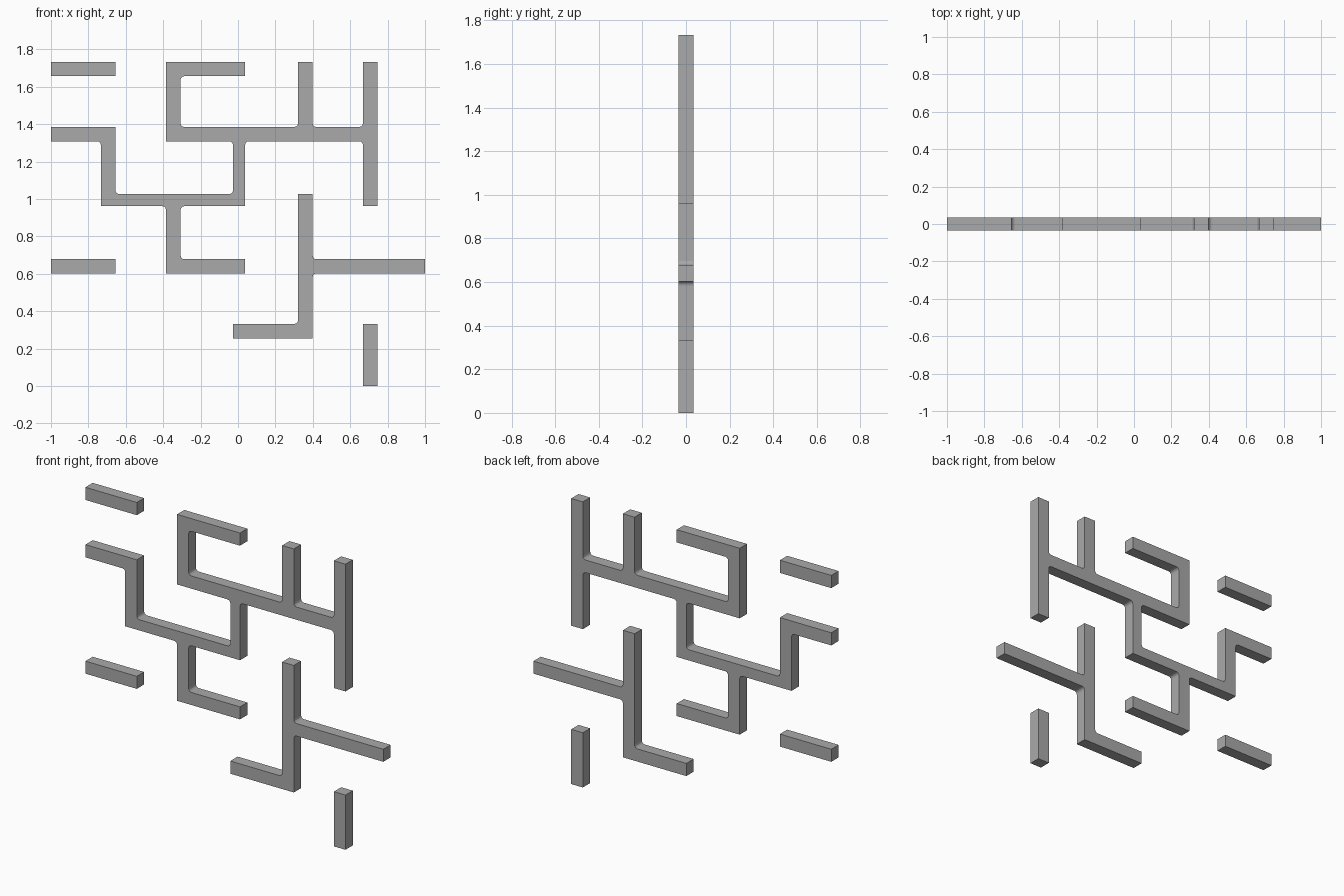
import bpy
import bmesh
from math import pi, cos, sin
from mathutils import Vector

cube = bpy.data.objects.get("Cube")
if cube:
    bpy.data.objects.remove(cube, do_unlink=True)

HALF_DEPTH = 0.035
FILLET = 0.019
STEPS = 3

# Grid lines: columns a-e (left to right) and rows p-t (top to bottom), as (low, high) edges
COLUMNS = {"a": (-0.733, -0.655), "b": (-0.385, -0.307), "c": (-0.027, 0.038),
           "d": (0.321, 0.399), "e": (0.668, 0.746)}
ROWS = {"p": (1.656, 1.733), "q": (1.308, 1.385), "r": (0.961, 1.026),
        "s": (0.602, 0.678), "t": (0.255, 0.332)}
EDGE = {"left": -1.0, "right": 1.0, "base": 0.0}
for name, (low, high) in {**COLUMNS, **ROWS}.items():
    EDGE[name + "-"], EDGE[name + "+"] = low, high

grey = bpy.data.materials.new("plain grey")
grey.use_nodes = True
grey.diffuse_color = (0.4, 0.4, 0.4, 1)
grey.node_tree.nodes["Principled BSDF"].inputs["Base Color"].default_value = (0.4, 0.4, 0.4, 1)


def corners(path):
    """Right-angled outline from alternating x and z edge names."""
    v = [EDGE[word] for word in path.split()]
    points = []
    for i in range(0, len(v), 2):
        points += [Vector((v[i], v[i + 1])), Vector((v[(i + 2) % len(v)], v[i + 1]))]
    return points


def fillet_inner(points):
    """Round the inward corners of a counter-clockwise outline."""
    result = []
    for i, p in enumerate(points):
        into = (p - points[i - 1]).normalized()
        out = (points[(i + 1) % len(points)] - p).normalized()
        if into.cross(out) > 0:
            result.append(p)
            continue
        centre = p + (out - into) * FILLET
        for k in range(STEPS + 1):
            t = k / STEPS * pi / 2
            result.append(centre + (into * sin(t) - out * cos(t)) * FILLET)
    return result


def wall(name, path):
    """Extrude an outline through the wall thickness."""
    bm = bmesh.new()
    outline = fillet_inner(corners(path))
    face = bm.faces.new([bm.verts.new((p.x, -HALF_DEPTH, p.y)) for p in outline])
    extruded = bmesh.ops.extrude_face_region(bm, geom=[face], use_keep_orig=True)
    moved = [g for g in extruded["geom"] if isinstance(g, bmesh.types.BMVert)]
    bmesh.ops.translate(bm, verts=moved, vec=(0, 2 * HALF_DEPTH, 0))
    bmesh.ops.recalc_face_normals(bm, faces=bm.faces)
    mesh = bpy.data.meshes.new(name)
    bm.to_mesh(mesh)
    bm.free()
    mesh.materials.append(grey)
    bpy.context.collection.objects.link(bpy.data.objects.new(name, mesh))


# Large branching wall, then the lower branch and the loose bars
wall("main_wall", "b- q- c- r+ a+ q+ left q- a- r- b- s- c+ s+ b+ r- c+ q- "
                  "e- r- e+ p+ e- q+ d+ p+ d- q+ b+ p- c+ p+")
wall("lower_wall", "c- t- d+ s- right s+ d+ r+ d- t+")
wall("upper_left_bar", "left p- a+ p+")
wall("lower_left_bar", "left s- a+ s+")
wall("bottom_post", "e- base e+ t+")
